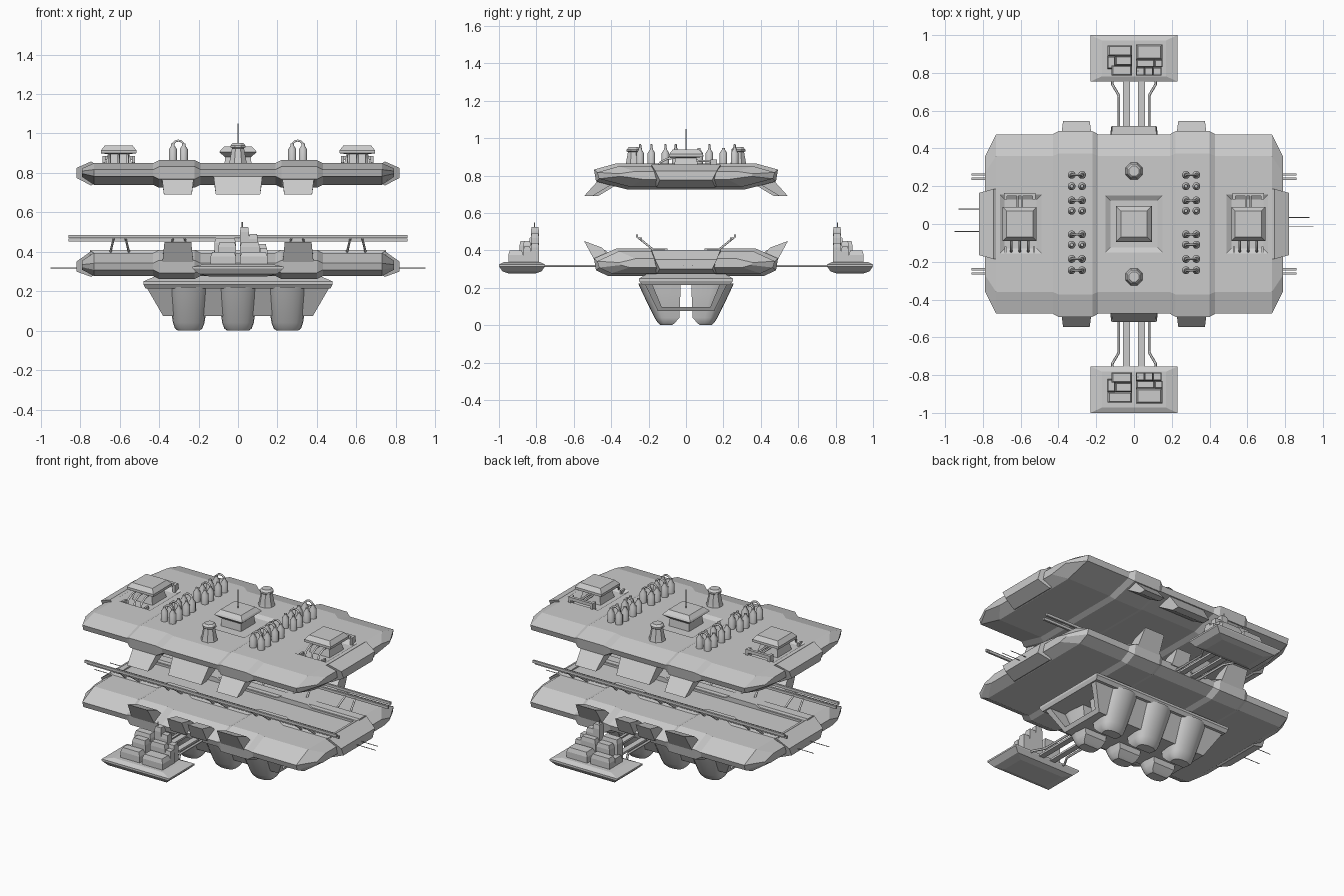
import bpy, bmesh, math
from mathutils import Vector

if "Cube" in bpy.data.objects:
    bpy.data.objects.remove(bpy.data.objects["Cube"])

SIGNS = (-1, 1)


def add(name, mesh, smooth=False):
    ob = bpy.data.objects.new(name, mesh)
    bpy.context.collection.objects.link(ob)
    if smooth:
        bpy.ops.object.select_all(action='DESELECT')
        ob.select_set(True)
        bpy.context.view_layer.objects.active = ob
        bpy.ops.object.shade_smooth_by_angle(angle=math.radians(35))
    return ob


def loft(name, rings, smooth=False):
    """Skin a row of equal-length point rings and cap both ends."""
    bm = bmesh.new()
    vs = [[bm.verts.new(p) for p in ring] for ring in rings]
    n = len(vs[0])
    for a, b in zip(vs, vs[1:]):
        for i in range(n):
            j = (i + 1) % n
            bm.faces.new((a[i], a[j], b[j], b[i]))
    bm.faces.new(vs[0])
    bm.faces.new(vs[-1])
    bmesh.ops.recalc_face_normals(bm, faces=bm.faces)
    mesh = bpy.data.meshes.new(name)
    bm.to_mesh(mesh)
    bm.free()
    return add(name, mesh, smooth)


def stack(name, cx, cy, layers):
    """Stacked rectangles; each layer is (half x, half y, z)."""
    return loft(name, [[(cx + sx * a, cy + sy * b, z)
                        for sx, sy in ((-1, -1), (1, -1), (1, 1), (-1, 1))]
                       for a, b, z in layers])


def box(name, x0, x1, y0, y1, z0, z1):
    return stack(name, (x0 + x1) / 2, (y0 + y1) / 2,
                 [(abs(x1 - x0) / 2, abs(y1 - y0) / 2, z) for z in (z0, z1)])


def turned(name, cx, cy, layers, sides, smooth=False):
    """Round part; each layer is (radius, z)."""
    ang = [math.tau * (i + .5) / sides for i in range(sides)]
    return loft(name, [[(cx + r * math.cos(t), cy + r * math.sin(t), z) for t in ang]
                       for r, z in layers], smooth)


def tube(name, pts, r):
    cu = bpy.data.curves.new(name, 'CURVE')
    cu.dimensions = '3D'
    cu.bevel_depth, cu.bevel_resolution, cu.use_fill_caps = r, 1, True
    sp = cu.splines.new('POLY')
    sp.points.add(len(pts) - 1)
    for p, co in zip(sp.points, pts):
        p.co = (*co, 1)
    tmp = add(name + "_path", cu)
    mesh = bpy.data.meshes.new_from_object(
        tmp.evaluated_get(bpy.context.evaluated_depsgraph_get()))
    bpy.data.objects.remove(tmp)
    return add(name, mesh)


def carve(ob, cutters):
    for c in cutters:
        c.hide_render = True
        m = ob.modifiers.new("recess", 'BOOLEAN')
        m.operation, m.solver, m.object = 'DIFFERENCE', 'EXACT', c
    ob.data = bpy.data.meshes.new_from_object(
        ob.evaluated_get(bpy.context.evaluated_depsgraph_get()))
    ob.modifiers.clear()
    for c in cutters:
        bpy.data.objects.remove(c)


# Hulls: cross-sections swept along x, with a raised band on each side
def hull(name, top, edge, bottom, keel):
    def section(x, ys, grow, zs):
        def pt(y, z):
            return (x, y * ys, edge + (z - edge) * zs + grow * (1 if z > edge else -1))
        half = [(.36, top), (.475, edge + .012), (.465, edge - .022), (keel, bottom)]
        return [pt(y, z) for y, z in half] + [pt(-y, z) for y, z in reversed(half)]
    right = [(.19, 1, 0, 1), (.22, 1.035, .015, 1), (.40, 1.035, .015, 1),
             (.43, 1, 0, 1), (.73, 1, 0, 1), (.79, .75, 0, .4)]
    stations = [(-s[0], *s[1:]) for s in reversed(right)] + right
    body = loft(name, [section(*s) for s in stations])
    # end cheeks
    for s in SIGNS:
        loft(name + "_end", [[(s * x, -w, z1), (s * x, w, z1), (s * x, w * .85, z0), (s * x, -w * .85, z0)]
                             for x, w, z0, z1 in ((.70, .19, bottom + .02, top - .02),
                                                  (.745, .185, bottom - .004, top + .008),
                                                  (.82, .165, edge - .03, edge + .02))])
    return body


upper = hull("upper_hull", .85, .805, .74, .30)
lower = hull("lower_hull", .395, .33, .277, .40)

# Recesses around the deck houses
carve(upper, [stack("recess_cutter", x, 0, [(a, b, .835), (a + .035, b + .035, .856)])
              for x, a, b in ((0, .125, .125), (-.6, .085, .13), (.6, .085, .13))])
carve(lower, [box("trench_cutter", -.72, .72, -.10, .10, .382, .45)])


# Angled fins along the front and back of both hulls
def fin(name, cx, sy, w, prof):
    loft(name, [[(cx + s * w * k, sy * y, z) for y, z, k in prof] for s in SIGNS])


UPPER_FIN = ((.45, .795, 1), (.36, .775, 1), (.50, .69, .85), (.545, .69, .85))
CENTRE_FIN = ((.45, .795, 1), (.33, .775, 1), (.47, .69, .9), (.52, .69, .9))
LOWER_FIN = ((.48, .33, 1), (.40, .36, 1), (.45, .415, .88), (.545, .45, .85))
SHORT_FIN = ((.48, .33, 1), (.39, .36, 1), (.43, .40, .9), (.52, .42, .9))
for sy in SIGNS:
    fin("upper_centre_fin", 0, sy, .125, CENTRE_FIN)
    for sx in SIGNS:
        fin("upper_fin", sx * .305, sy, .083, UPPER_FIN)
        fin("lower_fin", sx * .305, sy, .08, LOWER_FIN)
        fin("lower_centre_fin", sx * .07, sy, .055, SHORT_FIN)

# Deck houses
stack("centre_house", 0, 0, [(.07, .07, .83), (.065, .065, .88), (.095, .095, .905),
                             (.09, .09, .915), (.07, .07, .935)])
tube("mast", [(0, 0, .93), (0, 0, 1.05)], .002)
for sx in SIGNS:
    x = sx * .605
    stack("side_house", x, 0, [(.07, .07, .83), (.055, .055, .895), (.09, .09, .9),
                               (.09, .09, .915), (.07, .07, .94)])
    for dx in (-.045, 0, .045):
        tube("house_pipe", [(x + dx, -.05, .895), (x + dx, -.10, .89),
                            (x + dx, -.14, .87), (x + dx, -.15, .835)], .006)
    for dx in (-.012, .012):
        tube("house_arm", [(x + dx, .05, .88), (x + dx, .155, .875)], .006)
    box("house_crossbar", x - .08, x + .08, .148, .165, .865, .885)
    for dx in (-.075, .075):
        box("house_bracket", x + dx - .008, x + dx + .008, .13, .165, .84, .885)
        box("house_foot", x + dx - .006, x + dx + .006, -.155, -.12, .835, .855)

# Stubby towers
for sy in SIGNS:
    turned("deck_tower", 0, sy * .28, [(.05, .845), (.045, .865), (.033, .925), (.04, .93),
                                       (.04, .94), (.028, .952)], 8)

# Rows of tanks with hooped pipes
for sx in SIGNS:
    for i, y in enumerate((.26, .20, .125, .07, -.055, -.11, -.185, -.245)):
        for x in (.275, .33):
            turned("tank", sx * x, y, [(.021, .845), (.021, .92), (.009, .938), (.009, .948)], 12, True)
        if i in (0, 2, 4, 5, 6, 7) and not (i == 5 and sx < 0):
            arc = [math.pi * k / 6 for k in range(7)]
            tube("tank_hoop", [(sx * .3025 + .0275 * math.cos(t), y, .94 + .024 * math.sin(t))
                               for t in arc], .006)

# Trench walls and long rails on slanted struts
for sy in SIGNS:
    loft("trench_wall", [[(x, sy * y, z) for y, z in ((.10, .37), (.115, .408), (.17, .408), (.19, .37))]
                         for x in (-.75, .75)])
    for y, z in ((.24, .46), (.262, .478)):
        box("long_rail", -.86, .86, sy * y - .006, sy * y + .006, z - .008, z + .008)
    for x in (-.6, -.3, 0, .3, .6):
        for dx in (-.03, .03):
            tube("rail_strut", [(x + dx * 1.6, sy * .165, .395), (x + dx, sy * .255, .468)], .006)

# Whip aerials on the ends
for x, y in ((-.93, .08), (-.95, -.04), (.93, .035), (.95, -.015)):
    tube("aerial", [(math.copysign(.78, x), y, .318), (x, y, .318)], .002)

# Belly: mounting block, open trough and six pods
stack("belly_block", 0, 0, [(.47, .235, .215), (.48, .25, .235), (.48, .25, .25), (.41, .20, .28)])
TROUGH = ((.225, .23), (.15, .075))
outer = [(-y, z) for y, z in TROUGH] + [(y, z) for y, z in reversed(TROUGH)]
inner = [(.185, .23), (.13, .098), (-.13, .098), (-.185, .23)]
loft("belly_trough", [[(s * (.38 + (z - .075) * .58), y, z) for y, z in outer + inner]
                      for s in SIGNS])
for sy in SIGNS:
    for cx in (-.25, 0, .25):
        rings = []
        for w, yi, ym, yo, z in ((.108, .03, .14, .255, .222), (.10, .03, .13, .232, .17),
                                 (.08, .035, .10, .168, .04), (.07, .06, .10, .15, .012),
                                 (.055, .075, .10, .138, 0)):
            ring = [(cx - w * .9, sy * yi, z), (cx + w * .9, sy * yi, z)]
            ring += [(cx + w * math.cos(t), sy * (ym + (yo - ym) * math.sin(t) ** .7), z)
                     for t in (math.pi * k / 10 for k in range(10))]
            ring.append((cx - w, sy * ym, z))
            rings.append(ring)
        loft("pod", rings, True)

# Docked outriggers: tray, stepped towers and connecting arms
BLOCKS = ((-.14, -.01, .945, .89, .40), (-.10, -.01, .89, .84, .45), (-.14, -.10, .89, .82, .38),
          (-.12, -.01, .84, .785, .47), (.01, .15, .95, .87, .40), (.01, .11, .87, .83, .45),
          (.11, .15, .87, .83, .42), (.01, .055, .83, .785, .525), (.055, .10, .83, .785, .49),
          (.10, .145, .83, .785, .44))
for sy in SIGNS:
    stack("outrigger_tray", 0, sy * .877, [(.15, .07, .276), (.20, .105, .288), (.23, .123, .315),
                                           (.23, .123, .325), (.17, .095, .338)])
    for x0, x1, y0, y1, z in BLOCKS:
        cx, cy, a, b = (x0 + x1) / 2, sy * (y0 + y1) / 2, (x1 - x0) / 2, (y0 - y1) / 2
        stack("outrigger_tower", cx, cy, [(a, b, .32), (a, b, z - .025), (a * .85, b * .8, z)])
    tube("outrigger_mast", [(.022, sy * .81, .5), (.022, sy * .81, .55)], .003)
    for sx in SIGNS:
        box("outrigger_arm", sx * .022, sx * .058, sy * .44, sy * .77, .311, .323)
        tube("outrigger_pipe", [(sx * .08, sy * .44, .317), (sx * .08, sy * .68, .317),
                                (sx * .115, sy * .74, .317), (sx * .115, sy * .78, .317)], .007)
